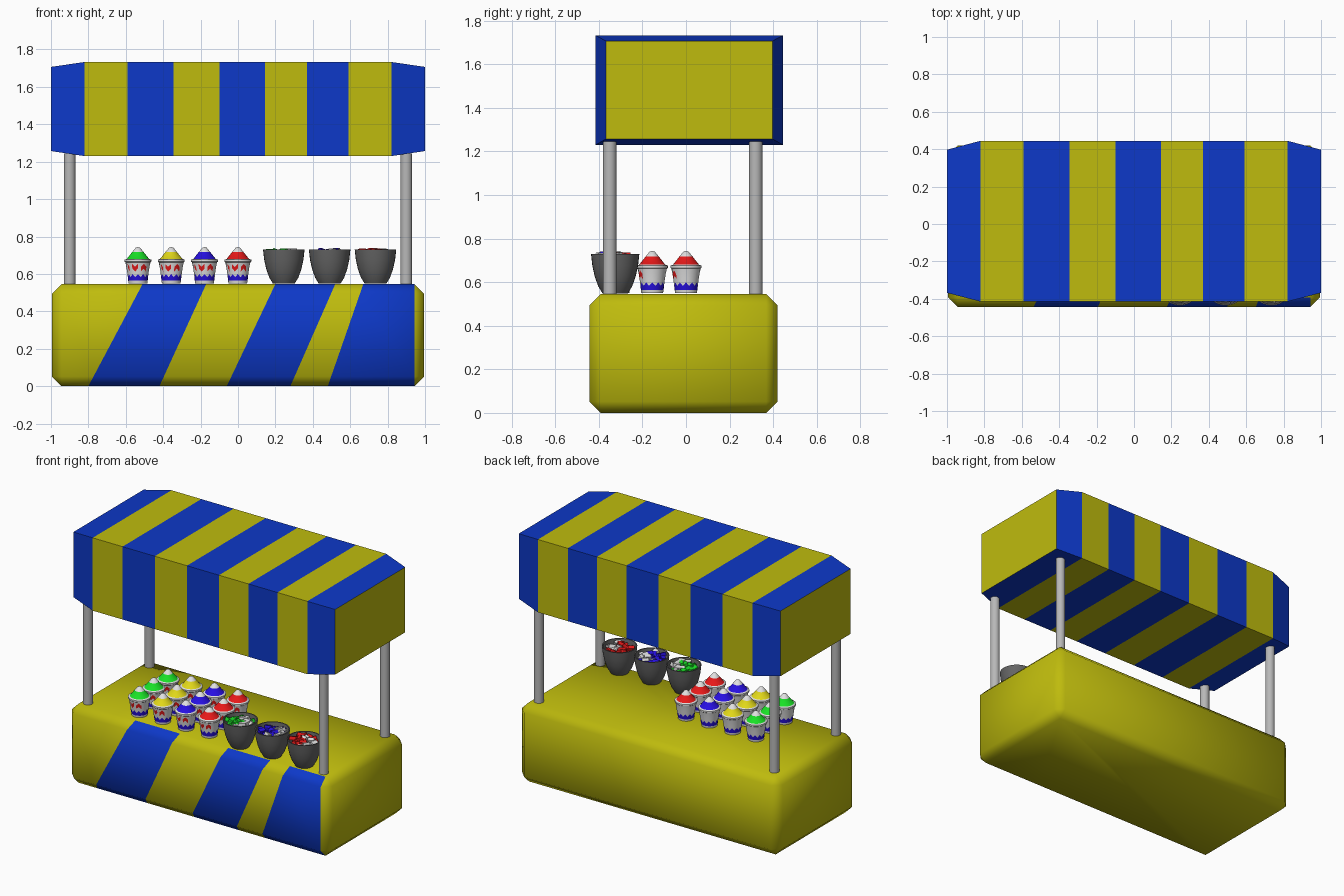
import bpy, bmesh, math, random
from mathutils import Vector, Matrix

random.seed(4)
cube = bpy.data.objects.get("Cube")
if cube:
    bpy.data.objects.remove(cube, do_unlink=True)


def material(name, r, g, b):
    m = bpy.data.materials.new(name)
    m.use_nodes = True
    m.diffuse_color = (r, g, b, 1)
    m.node_tree.nodes["Principled BSDF"].inputs["Base Color"].default_value = (r, g, b, 1)
    return m


YELLOW = material("stand yellow", 0.52, 0.5, 0.004)
BLUE = material("stand blue", 0.004, 0.04, 0.58)
STEEL = material("pole grey", 0.48, 0.48, 0.48)
BOWL = material("bowl grey", 0.13, 0.13, 0.13)
WHITE = material("paper white", 0.75, 0.75, 0.75)
RED = material("cherry red", 0.8, 0.01, 0.01)
GREEN = material("lime green", 0.01, 0.75, 0.02)
BERRY = material("berry blue", 0.02, 0.005, 0.75)
LEMON = material("lemon yellow", 0.75, 0.68, 0.01)


def to_mesh(name, bm, mats, smooth=None):
    bmesh.ops.recalc_face_normals(bm, faces=bm.faces)
    me = bpy.data.meshes.new(name)
    bm.to_mesh(me)
    bm.free()
    for m in mats:
        me.materials.append(m)
    if smooth:
        me.shade_smooth()
        me.set_sharp_from_angle(angle=math.radians(smooth))
    return me


def place(name, me, loc=(0, 0, 0)):
    ob = bpy.data.objects.new(name, me)
    ob.location = loc
    bpy.context.collection.objects.link(ob)
    return ob


def lathe(profile, segs, paint, zigzag=()):
    """Spin (radius, height) points; paint(ring, segment) gives the material slot."""
    bm = bmesh.new()
    rings = []
    for i, (r, z) in enumerate(profile):
        if r == 0:
            rings.append([bm.verts.new((0, 0, z))] * segs)
            continue
        ring = []
        for j in range(segs):
            a = 2 * math.pi * j / segs
            dz = 0.008 * (-1) ** j if i in zigzag else 0
            ring.append(bm.verts.new((r * math.cos(a), r * math.sin(a), z + dz)))
        rings.append(ring)
    for i in range(len(rings) - 1):
        for j in range(segs):
            k = (j + 1) % segs
            quad = [rings[i][j], rings[i][k], rings[i + 1][k], rings[i + 1][j]]
            f = bm.faces.new(list(dict.fromkeys(quad)))
            f.material_index = paint(i, j)
    return bm


# Counter: chamfered box with slanted stripes cut into its front
bm = bmesh.new()
bmesh.ops.create_cube(bm, size=1, matrix=Matrix.Translation((0, -0.012, 0.273))
                      @ Matrix.Diagonal((1.99, 0.864, 0.546, 1)))
bmesh.ops.bevel(bm, geom=bm.edges[:], offset=0.052, segments=1, affect='EDGES')
bm.normal_update()


def front_faces():
    return [f for f in bm.faces if f.normal.y < -0.3 and abs(f.normal.x) < 0.3]


TOP = 0.546
cuts = [(-0.8, -0.51), (-0.42, -0.17), (-0.06, 0.2), (0.28, 0.52), (0.48, 0.67)]
for low, high in cuts:
    faces = front_faces()
    geom = {g for f in faces for g in [f, *f.edges, *f.verts]}
    bmesh.ops.bisect_plane(bm, geom=list(geom), dist=1e-5, plane_co=(low, 0, 0),
                           plane_no=Vector((TOP, 0, low - high)))
    bm.normal_update()
for f in front_faces():
    c = f.calc_center_median()
    passed = sum(c.x > low + (high - low) * c.z / TOP for low, high in cuts)
    f.material_index = passed % 2
place("counter", to_mesh("counter", bm, [YELLOW, BLUE], 180))

# Canopy: striped box with tapered ends
bm = bmesh.new()
stations = [-1, -0.82, -0.592, -0.345, -0.1, 0.145, 0.37, 0.592, 0.82, 1]
rings = []
for x in stations:
    d = abs(x) == 1
    y0, y1, z0, z1 = (-0.368, 0.397, 1.257, 1.707) if d else (-0.415, 0.445, 1.23, 1.733)
    rings.append([bm.verts.new((x, y, z)) for y, z in ((y0, z0), (y1, z0), (y1, z1), (y0, z1))])
for i in range(len(rings) - 1):
    for j in range(4):
        k = (j + 1) % 4
        f = bm.faces.new((rings[i][j], rings[i][k], rings[i + 1][k], rings[i + 1][j]))
        f.material_index = (i + 1) % 2
for ring in (rings[0], rings[-1]):
    bm.faces.new(ring)
place("canopy", to_mesh("canopy", bm, [YELLOW, BLUE]))

# Four poles
bm = lathe([(0, 0.5), (0.031, 0.5), (0.031, 1.245), (0, 1.245)], 24, lambda i, j: 0)
pole = to_mesh("pole", bm, [STEEL], 40)
for side, x in (("right", -0.9), ("left", 0.9)):
    for end, y in (("front", -0.35), ("back", 0.32)):
        place(f"{end}_{side}_pole", pole, (x, y, 0))

# Ice cups: zigzag band at the foot, red flecks in front, coloured cone with white tip
SEGS = 24
cup_profile = [(0, 0.004), (0.05, 0.004), (0.052, 0.018), (0.056, 0.045), (0.06, 0.075),
               (0.064, 0.1), (0.067, 0.116), (0.072, 0.12), (0.072, 0.13), (0.06, 0.134),
               (0.03, 0.172), (0.012, 0.194), (0, 0.198)]


def paint_cup(i, j):
    if i == 2:
        return 1
    if i == 4 and math.sin(2 * math.pi * (j + 0.5) / SEGS) < -0.4 and j % 3 != 0:
        return 2
    return 3 if i == 9 else 0


flavours = [("lime", GREEN), ("lemon", LEMON), ("berry", BERRY), ("cherry", RED)]
for col, (flavour, syrup) in enumerate(flavours):
    bm = lathe(cup_profile, SEGS, paint_cup, zigzag=(3, 4, 5))
    me = to_mesh(f"{flavour}_cup", bm, [WHITE, BERRY, RED, syrup], 35)
    for row in range(3):
        place(f"{flavour}_cup_{row + 1}", me, (-0.535 + 0.178 * col, -0.155 * row, TOP))

# Bowls filled with loose sweets
bowl_profile = [(0, 0.002), (0.058, 0.002), (0.078, 0.035), (0.094, 0.08), (0.105, 0.13),
                (0.111, 0.184), (0.104, 0.184), (0.094, 0.125), (0, 0.12)]
bowl = to_mesh("bowl", lathe(bowl_profile, 32, lambda i, j: 0), [BOWL], 40)
for n, (flavour, colour) in enumerate([flavours[0], flavours[2], flavours[3]]):
    loc = (0.245 + 0.245 * n, -0.325, TOP)
    place(f"{flavour}_bowl", bowl, loc)
    bm = bmesh.new()
    for s in range(26):
        a, r = s * 2.4, 0.078 * math.sqrt(s / 26)
        spot = Matrix.Translation((r * math.cos(a), r * math.sin(a), random.uniform(0.15, 0.178)))
        turn = Matrix.Rotation(random.uniform(0, 3), 4, 'Z') @ Matrix.Rotation(random.uniform(-0.5, 0.5), 4, 'X')
        size = Matrix.Diagonal((0.042, 0.026, 0.024, 1))
        made = bmesh.ops.create_cube(bm, size=1, matrix=spot @ turn @ size)
        for f in {f for v in made["verts"] for f in v.link_faces}:
            f.material_index = int(s % 5 in (1, 3))
    place(f"{flavour}_sweets", to_mesh(f"{flavour}_sweets", bm, [colour, WHITE]), loc)
